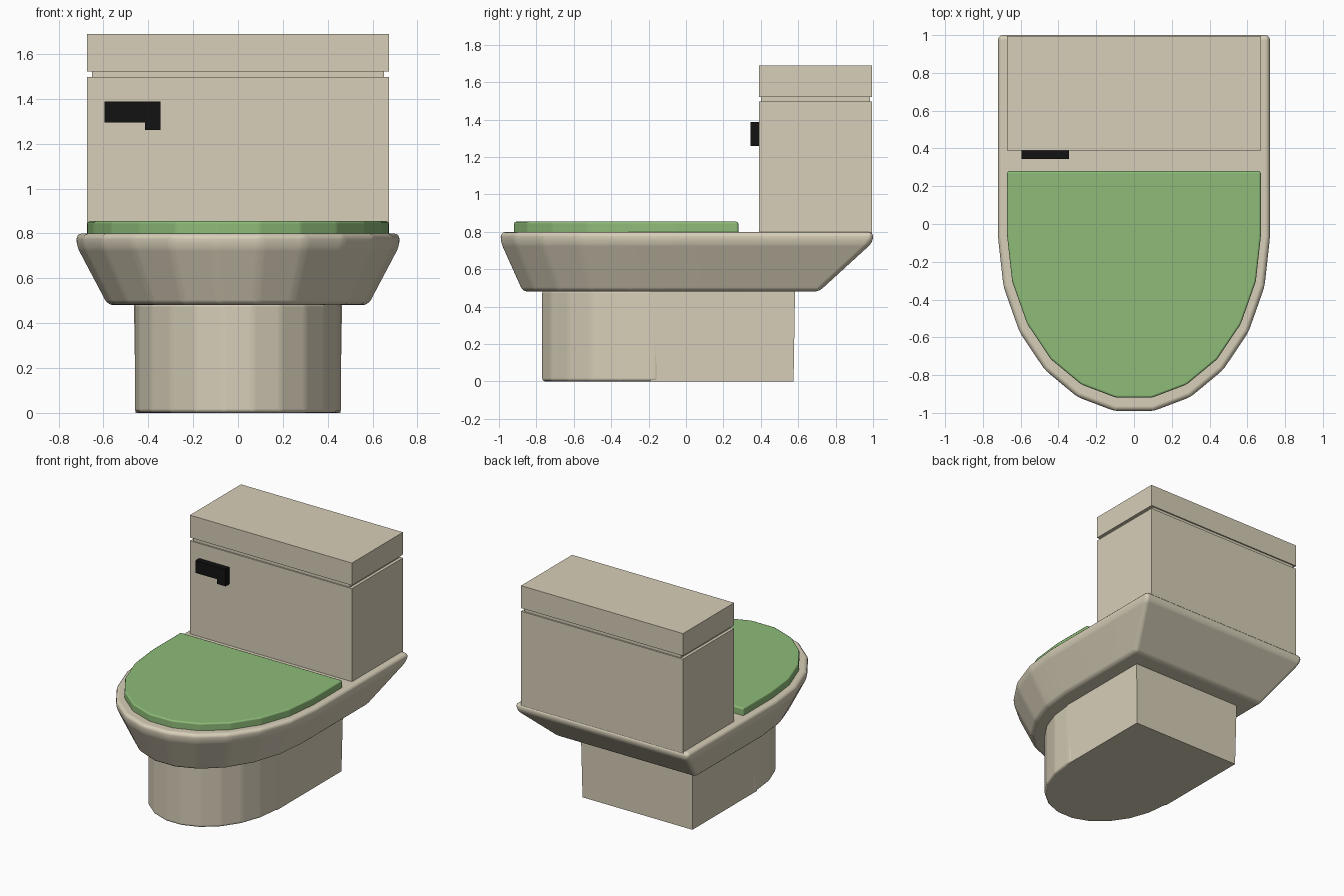
import bpy
import bmesh
from math import sin, cos, pi

if "Cube" in bpy.data.objects:
    bpy.data.objects.remove(bpy.data.objects["Cube"])


def material(name, rgb):
    m = bpy.data.materials.new(name)
    m.diffuse_color = (*rgb, 1)
    m.use_nodes = True
    m.node_tree.nodes["Principled BSDF"].inputs["Base Color"].default_value = m.diffuse_color
    return m


CREAM = material("cream", (0.68, 0.62, 0.48))
GREEN = material("green", (0.27, 0.50, 0.19))
BLACK = material("black", (0.006, 0.006, 0.006))


def d_outline(half_w, front, start, back, steps=11):
    """Counter-clockwise D: square back, faceted elliptical front."""
    pts = [(-half_w * cos(pi * i / steps), start - (start - front) * sin(pi * i / steps))
           for i in range(steps + 1)]
    return pts + [(half_w, back), (-half_w, back)]


def rect(x0, x1, y0, y1):
    return [(x0, y0), (x1, y0), (x1, y1), (x0, y1)]


def loft(name, sections, mat, bevel=0.0, segments=3):
    """Skin a list of (z, outline) sections and cap both ends."""
    bm = bmesh.new()
    rings = [[bm.verts.new((x, y, z)) for x, y in pts] for z, pts in sections]
    n = len(rings[0])
    for a, b in zip(rings, rings[1:]):
        for i in range(n):
            j = (i + 1) % n
            bm.faces.new((a[i], a[j], b[j], b[i]))
    bm.faces.new(rings[0][::-1])
    bm.faces.new(rings[-1])
    bmesh.ops.recalc_face_normals(bm, faces=bm.faces)
    me = bpy.data.meshes.new(name)
    bm.to_mesh(me)
    bm.free()
    me.materials.append(mat)
    ob = bpy.data.objects.new(name, me)
    bpy.context.collection.objects.link(ob)
    if bevel:
        # Flat facets with softly rounded corners
        for p in me.polygons:
            p.use_smooth = True
        mod = ob.modifiers.new("bevel", 'BEVEL')
        mod.width = bevel
        mod.segments = segments
        mod.limit_method = 'ANGLE'
        mod.angle_limit = 0.1
        mod.harden_normals = True
    return ob


# Pedestal: rounded front and plain block behind
foot = d_outline(0.46, -0.775, -0.19, -0.15)
loft("pedestal_front", [(0, foot), (0.49, foot)], CREAM, 0.018)
loft("pedestal_back", [(0, rect(-0.456, 0.456, -0.19, 0.575)),
                       (0.49, rect(-0.464, 0.464, -0.19, 0.583))], CREAM)

# Bowl: narrow underside flaring to a short upright rim
rim = d_outline(0.72, -1.0, -0.07, 1.0)
loft("bowl", [(0.48, d_outline(0.58, -0.88, -0.07, 0.71)),
              (0.745, rim), (0.80, rim)], CREAM, 0.026)

# Seat cover
cover = d_outline(0.672, -0.928, -0.06, 0.28)
loft("seat_cover", [(0.79, cover), (0.855, cover)], GREEN, 0.012, 2)

# Tank, recessed neck and tank lid
body = rect(-0.672, 0.672, 0.39, 0.995)
neck = rect(-0.65, 0.65, 0.40, 0.985)
loft("tank", [(0.79, body), (1.498, body)], CREAM)
loft("tank_neck", [(1.49, neck), (1.53, neck)], CREAM)
loft("tank_lid", [(1.522, body), (1.69, body)], CREAM)

# Flush handle: L-shaped profile pushed out of the tank front
profile = [(-0.595, 1.295), (-0.415, 1.295), (-0.415, 1.26),
           (-0.345, 1.26), (-0.345, 1.387), (-0.595, 1.387)]
handle = loft("flush_handle", [(-0.395, profile), (-0.345, profile)], BLACK)
for v in handle.data.vertices:
    x, z, y = v.co
    v.co = (x, -y, z)
# Swapping axes and negating one keeps the handle a rotation of the profile
